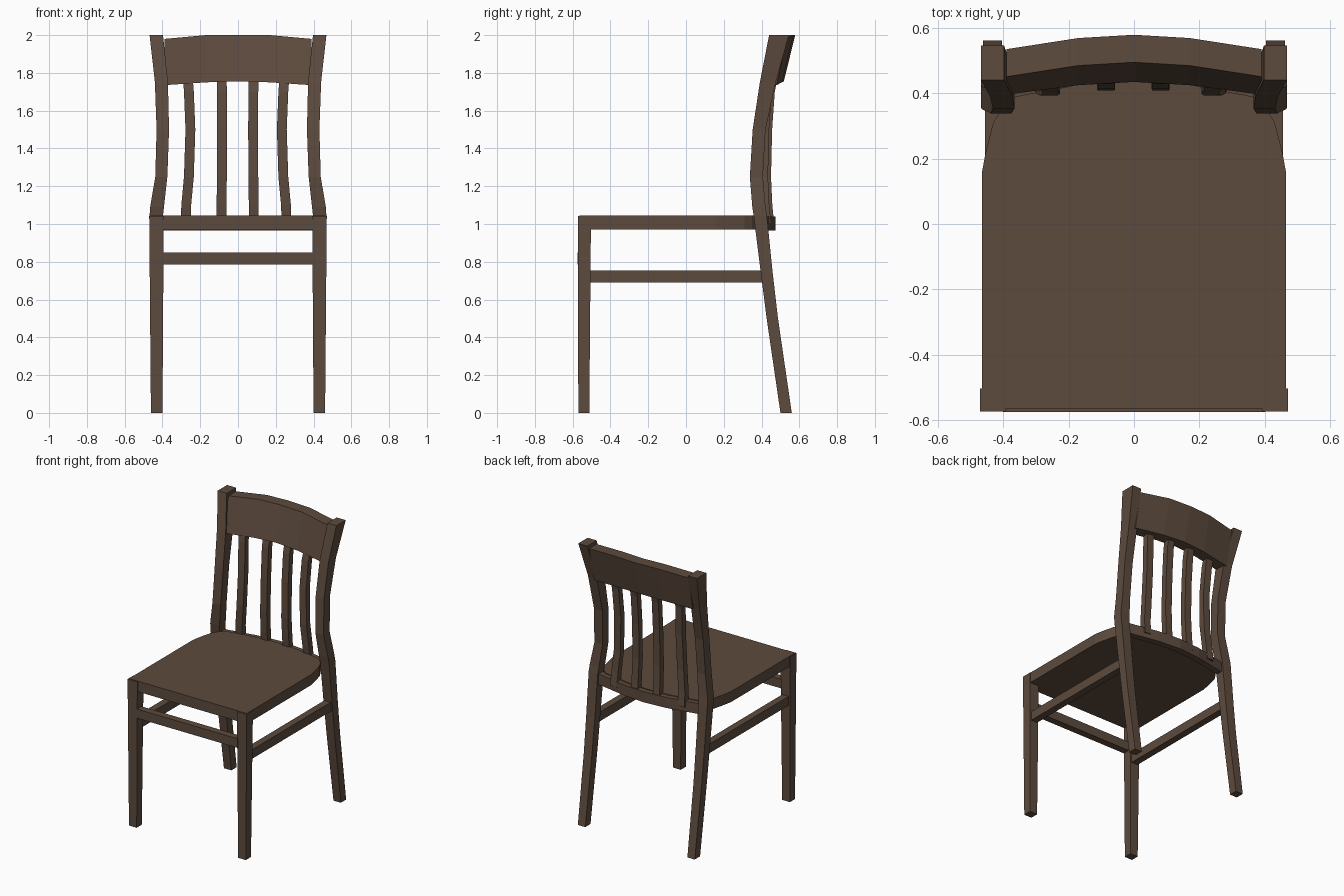
import bpy, bmesh

if "Cube" in bpy.data.objects:
    bpy.data.objects.remove(bpy.data.objects["Cube"])

wood = bpy.data.materials.new("dark_wood")
wood.diffuse_color = (0.11, 0.07, 0.048, 1)
wood.use_nodes = True
wood.node_tree.nodes["Principled BSDF"].inputs["Base Color"].default_value = wood.diffuse_color


def finish(name, bm):
    bmesh.ops.recalc_face_normals(bm, faces=bm.faces)
    me = bpy.data.meshes.new(name)
    bm.to_mesh(me)
    bm.free()
    me.materials.append(wood)
    ob = bpy.data.objects.new(name, me)
    bpy.context.collection.objects.link(ob)
    return ob


def loft(name, rings):
    """Skin a run of four-cornered sections and cap both ends."""
    bm = bmesh.new()
    vs = [[bm.verts.new(p) for p in r] for r in rings]
    for a, b in zip(vs, vs[1:]):
        for i in range(4):
            j = (i + 1) % 4
            bm.faces.new((a[i], a[j], b[j], b[i]))
    bm.faces.new(vs[0])
    bm.faces.new(vs[-1])
    return finish(name, bm)


def rect(z, x0, x1, y0, y1, s=1):
    """Horizontal rectangular section; s = -1 mirrors it in x."""
    return [(s * x0, y0, z), (s * x1, y0, z), (s * x1, y1, z), (s * x0, y1, z)]


def box(name, x0, x1, y0, y1, z0, z1):
    return loft(name, [rect(z0, x0, x1, y0, y1), rect(z1, x0, x1, y0, y1)])


# Seat: shaped outline, narrowing towards the back posts
half = [(0.465, -0.565), (0.465, 0.155), (0.452, 0.225), (0.43, 0.31),
        (0.405, 0.35), (0.36, 0.39), (0.17, 0.425)]
outline = half + [(0, 0.437)] + [(-x, y) for x, y in reversed(half)]
bm = bmesh.new()
base = bm.faces.new([bm.verts.new((x, y, 0.97)) for x, y in outline])
ext = bmesh.ops.extrude_face_region(bm, geom=[base], use_keep_orig=True)
top = [v for v in ext["geom"] if isinstance(v, bmesh.types.BMVert)]
bmesh.ops.translate(bm, verts=top, vec=(0, 0, 0.075))
finish("seat", bm)

# Back post sections: z, inner x, outer x, front y, back y
post = [(0, 0.403, 0.461, 0.50, 0.56), (0.5, 0.40, 0.464, 0.427, 0.487),
        (0.75, 0.398, 0.466, 0.395, 0.458), (1.045, 0.397, 0.468, 0.358, 0.428),
        (1.09, 0.392, 0.465, 0.351, 0.421), (1.25, 0.374, 0.438, 0.338, 0.407),
        (1.5, 0.365, 0.431, 0.353, 0.421), (1.75, 0.371, 0.44, 0.391, 0.475),
        (2.0, 0.397, 0.468, 0.44, 0.545)]

for s, side in ((-1, "left"), (1, "right")):
    # Front legs, slightly tapered
    loft(f"front_leg_{side}", [rect(0, 0.40, 0.461, -0.57, -0.512, s),
                               rect(1.043, 0.393, 0.47, -0.573, -0.503, s)])
    # Back legs continuing up as bowed posts
    loft(f"back_post_{side}", [rect(*p, s) for p in post])
    # Side stretchers
    x0, x1 = sorted((s * 0.405, s * 0.455))
    box(f"side_stretcher_{side}", x0, x1, -0.52, 0.42, 0.69, 0.755)

# Front stretcher
box("front_stretcher", -0.40, 0.40, -0.575, -0.525, 0.785, 0.85)


# Curved cross pieces: x, bottom z, top z, bottom front y, top front y, depth
def curved_rail(name, stations, depth):
    rings = []
    for x, zb, zt, yb, yt in stations:
        rings.append([(x, yb, zb), (x, yb + depth, zb),
                      (x, yt + depth, zt), (x, yt, zt)])
    loft(name, rings)


crest = [(-0.39, 1.735, 1.98, 0.395, 0.45), (-0.17, 1.75, 2.0, 0.424, 0.484),
         (0, 1.755, 2.0, 0.434, 0.494)]
curved_rail("crest_rail", crest + [(-c[0], *c[1:]) for c in crest[1::-1]], 0.084)
rail = [(-0.41, 0.965, 1.04, 0.37, 0.37), (-0.17, 0.965, 1.04, 0.416, 0.416),
        (0, 0.965, 1.04, 0.43, 0.43)]
curved_rail("seat_back_rail", rail + [(-r[0], *r[1:]) for r in rail[1::-1]], 0.045)

# Slats: z, sideways bow of the outer pair, front y
bow = [(1.0, 0.005, 0.425), (1.1, 0.002, 0.415), (1.25, -0.012, 0.408),
       (1.5, -0.02, 0.414), (1.7, -0.012, 0.428), (1.78, -0.006, 0.445)]
for i, c in enumerate((-0.272, -0.087, 0.083, 0.252)):
    outer = abs(c) > 0.2
    k = (1 if c > 0 else -1) * (1 if outer else 0.15)
    dy = -0.016 if outer else 0
    loft(f"back_slat_{i + 1}",
         [rect(z, c + k * b - 0.026, c + k * b + 0.026, y + dy, y + dy + 0.042)
          for z, b, y in bow])
